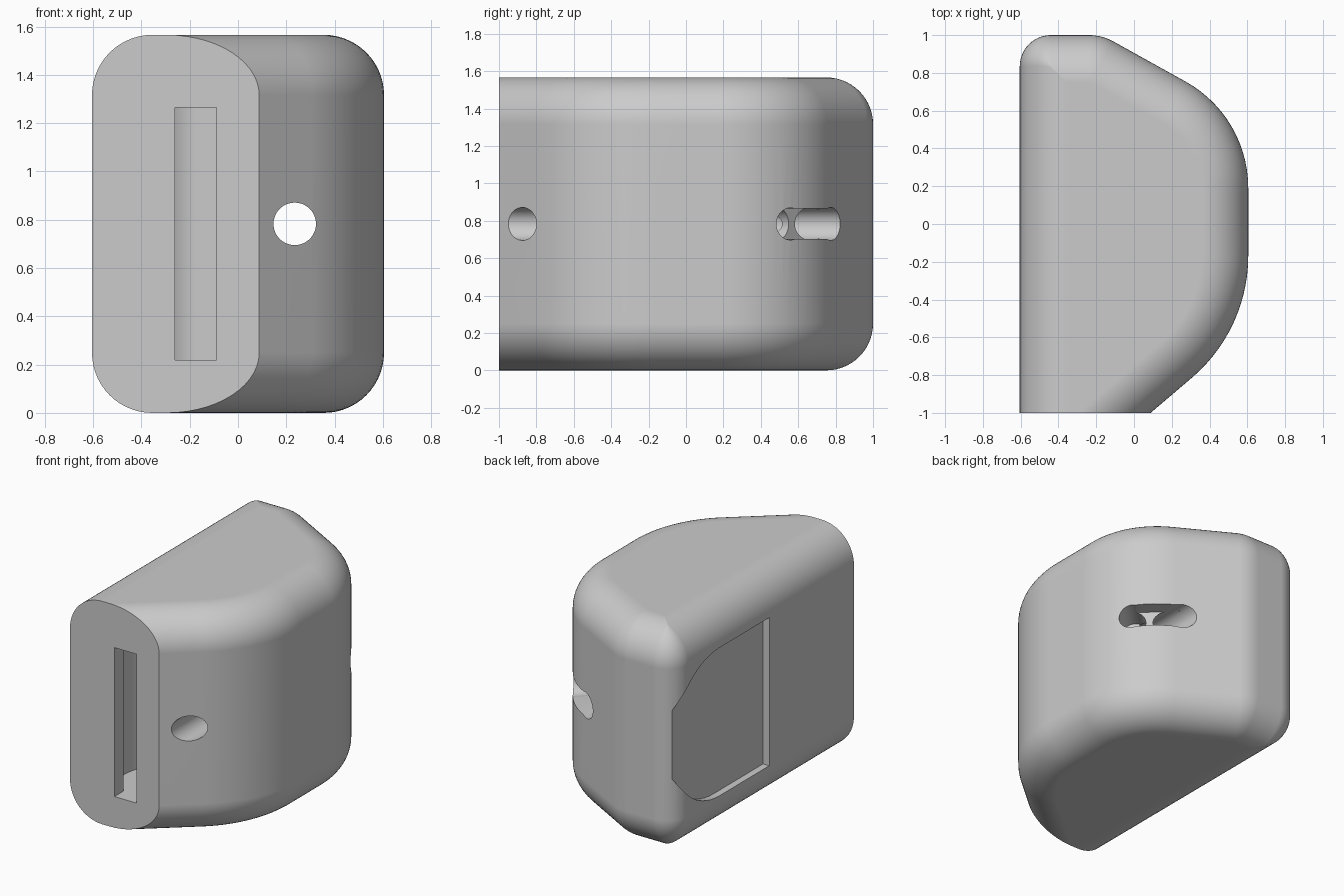
import bpy, bmesh, math
from mathutils import Vector

cube = bpy.data.objects.get("Cube")
if cube:
    bpy.data.objects.remove(cube, do_unlink=True)

HEIGHT, FILLET = 1.566, 0.25
MID = HEIGHT / 2

grey = bpy.data.materials.new("light_grey")
grey.use_nodes = True
grey.diffuse_color = (0.6, 0.6, 0.6, 1)
grey.node_tree.nodes["Principled BSDF"].inputs["Base Color"].default_value = (0.6, 0.6, 0.6, 1)

# Plan corners: x, y, corner radius (the first edge is the flat cut front)
PLAN = [(-0.605, -1, 0), (0.088, -1, 0), (0.605, -0.56, 0.85),
        (0.605, 0.57, 0.645), (-0.17, 1, 0.27), (-0.605, 1, 0.165)]


def outline(inset, steps=14):
    """Rounded plan, moved inward on every side but the front."""
    points = []
    count = len(PLAN)
    corners = [Vector(c[:2]) for c in PLAN]
    for i, here in enumerate(corners):
        a = (here - corners[i - 1]).normalized()
        b = (corners[(i + 1) % count] - here).normalized()
        n1, n2 = Vector((-a.y, a.x)), Vector((-b.y, b.x))
        d1 = 0 if i == 1 else inset
        d2 = 0 if i == 0 else inset
        det = n1.x * n2.y - n1.y * n2.x
        corner = here + Vector((d1 * n2.y - d2 * n1.y, n1.x * d2 - n2.x * d1)) / det
        if PLAN[i][2] == 0:
            points.append(corner)
            continue
        radius = max(PLAN[i][2] - inset, 0.004)
        turn = math.atan2(a.x * b.y - a.y * b.x, a.dot(b))
        centre = corner + (n1 + n2).normalized() * radius / math.cos(turn / 2)
        start = math.atan2(-n1.y, -n1.x)
        for k in range(steps + 1):
            t = start + turn * k / steps
            points.append(centre + radius * Vector((math.cos(t), math.sin(t))))
    return points


def loft(name, rings):
    """Closed solid through rings of equal length."""
    bm = bmesh.new()
    loops = [[bm.verts.new(p) for p in ring] for ring in rings]
    for low, high in zip(loops, loops[1:]):
        for i in range(len(low)):
            j = (i + 1) % len(low)
            bm.faces.new((low[i], low[j], high[j], high[i]))
    bm.faces.new(loops[0][::-1])
    bm.faces.new(loops[-1])
    bmesh.ops.recalc_face_normals(bm, faces=bm.faces)
    mesh = bpy.data.meshes.new(name)
    bm.to_mesh(mesh)
    bm.free()
    mesh.materials.append(grey)
    obj = bpy.data.objects.new(name, mesh)
    bpy.context.collection.objects.link(obj)
    return obj


def prism_z(name, plan, low, high):
    return loft(name, [[(x, y, z) for x, y in plan] for z in (low, high)])


def rod(name, start, end, radius, sides=48):
    """Cylinder between two points in the horizontal middle plane."""
    start, end = Vector((*start, MID)), Vector((*end, MID))
    side = (end - start).normalized().cross(Vector((0, 0, 1)))
    ring = [side * radius * math.cos(math.tau * k / sides)
            + Vector((0, 0, radius * math.sin(math.tau * k / sides))) for k in range(sides)]
    return loft(name, [[c + v for v in ring] for c in (start, end)])


# Body: stacked outlines make the rounded top and bottom edges
STEPS = 14
levels = []
for k in range(STEPS + 1):
    t = math.pi / 2 * (1 - k / STEPS)
    levels.append((FILLET * (1 - math.cos(t)), FILLET * (1 - math.sin(t))))
levels += [(d, HEIGHT - z) for d, z in reversed(levels)]
body = loft("body", [[(p.x, p.y, z) for p in outline(d)] for d, z in levels])

# Shallow round-ended pocket in the flat side
pocket = [(-0.06, MID - 0.52)]
for k in range(33):
    t = math.pi * (k / 32 - 0.5)
    pocket.append((0.49 + 0.52 * math.cos(t), MID + 0.52 * math.sin(t)))
pocket.append((-0.06, MID + 0.52))
cutters = [loft("side_pocket_cutter", [[(x, y, z) for y, z in pocket] for x in (-0.8, -0.557)])]

# Front slot opening into a wider chamber with a curved back wall
chamber = [(-0.26, -1.1), (-0.09, -1.1), (-0.09, -0.9), (0.04, -0.9), (0.04, -0.4)]
for k in range(13):
    t = math.pi / 2 * (1 + k / 12)
    chamber.append((-0.17 + 0.23 * math.cos(t), -0.7 + 0.3 * math.sin(t)))
chamber += [(-0.4, -0.9), (-0.26, -0.9)]
cutters.append(prism_z("slot_cutter", chamber, 0.22, 1.266))

# Cord tunnel from front to back, a blind hole, and the groove joining them
cutters.append(rod("tunnel_cutter", (0.235, -1.3), (0.235, 1.3), 0.088))
cutters.append(rod("blind_hole_cutter", (0.67, 0.74), (0.31, 0.38), 0.086))
first, second = Vector((0.25, 0.765)), Vector((0.465, 0.555))
along = (second - first).normalized()
out = Vector((-along.y, along.x))
groove = [first - out * 0.08, second - out * 0.08, second + out * 0.2, first + out * 0.2]
cutters.append(prism_z("groove_cutter", groove, MID - 0.082, MID + 0.082))

# Cut the openings, then remove the cutters
bpy.context.view_layer.objects.active = body
body.select_set(True)
for cutter in cutters:
    cut = body.modifiers.new(cutter.name, "BOOLEAN")
    cut.operation = "DIFFERENCE"
    cut.solver = "EXACT"
    cut.object = cutter
    cutter.hide_render = True
    bpy.ops.object.modifier_apply(modifier=cut.name)
    bpy.data.objects.remove(cutter, do_unlink=True)

bpy.ops.object.shade_smooth_by_angle(angle=math.radians(30))
weighted = body.modifiers.new("even_shading", "WEIGHTED_NORMAL")
weighted.keep_sharp = True
